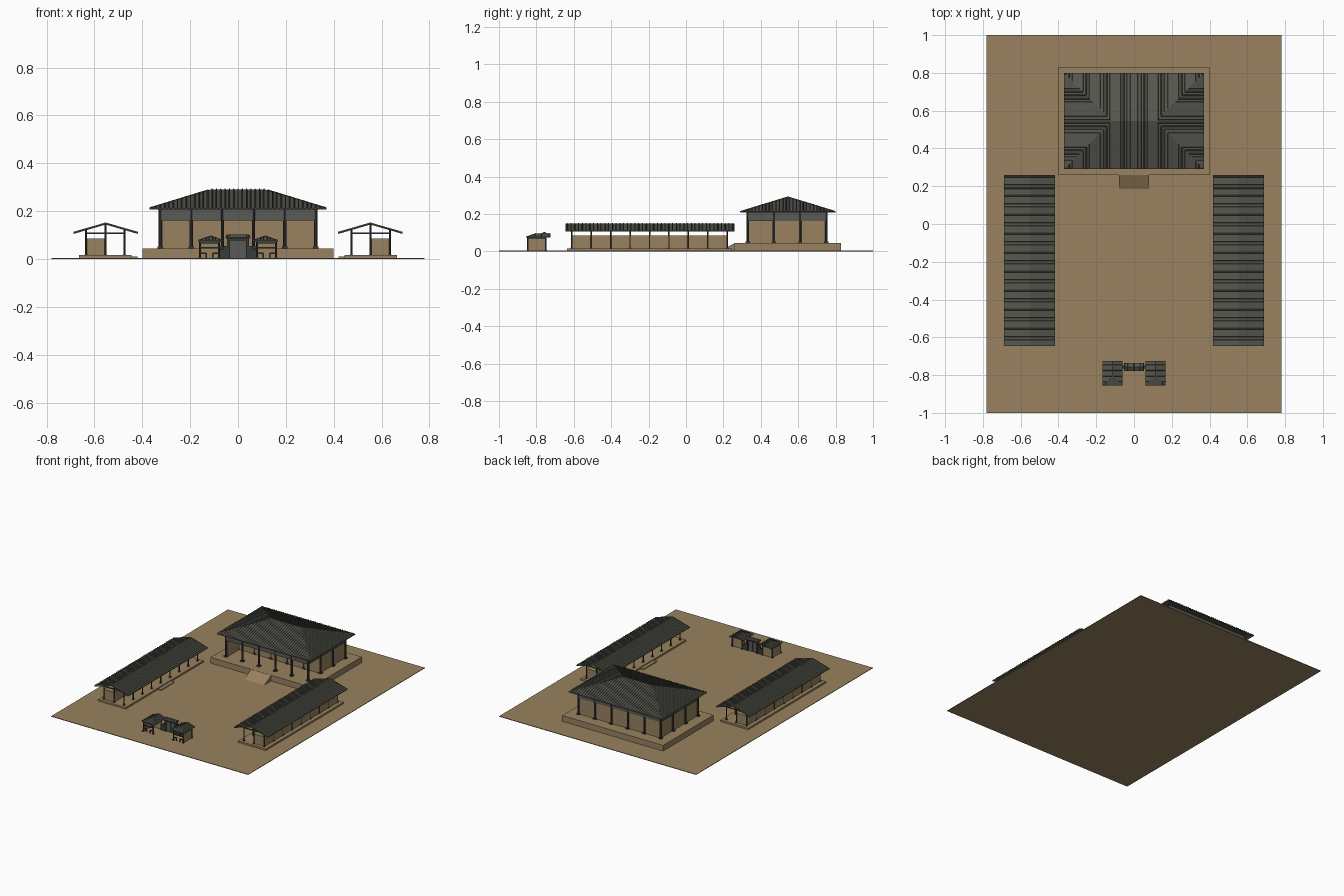
import bpy, bmesh
from mathutils import Vector

cube = bpy.data.objects.get("Cube")
if cube:
    bpy.data.objects.remove(cube, do_unlink=True)


def material(name, rgb):
    m = bpy.data.materials.new(name)
    m.use_nodes = True
    m.diffuse_color = (*rgb, 1)
    m.node_tree.nodes["Principled BSDF"].inputs["Base Color"].default_value = (*rgb, 1)
    return m


EARTH = material("earth", (0.32, 0.225, 0.115))
TILE = material("roof tile", (0.095, 0.095, 0.078))
TIMBER = material("dark timber", (0.04, 0.045, 0.04))
PANEL = material("grey panel", (0.1, 0.1, 0.09))
G = 0.004  # ground surface


def finish(name, bm, mat):
    bmesh.ops.recalc_face_normals(bm, faces=bm.faces)
    me = bpy.data.meshes.new(name)
    bm.to_mesh(me)
    bm.free()
    me.materials.append(mat)
    ob = bpy.data.objects.new(name, me)
    bpy.context.collection.objects.link(ob)
    return ob


def add_box(bm, x, y, z):
    """Add a box given by its (min, max) ranges."""
    vs = bmesh.ops.create_cube(bm, size=1)["verts"]
    for v in vs:
        v.co = [(a + b) / 2 + c * (b - a) for (a, b), c in zip((x, y, z), v.co)]


def boxes(name, mat, *ranges):
    bm = bmesh.new()
    for r in ranges:
        add_box(bm, *r)
    return finish(name, bm, mat)


def columns(name, spots, z0, r):
    """Round posts on square feet; spots are (x, y, top)."""
    bm = bmesh.new()
    for x, y, top in spots:
        vs = bmesh.ops.create_cone(bm, cap_ends=True, segments=8, radius1=r,
                                   radius2=r, depth=top - z0)["verts"]
        bmesh.ops.translate(bm, verts=vs, vec=(x, y, (z0 + top) / 2))
        f = r * 1.6
        add_box(bm, (x - f, x + f), (y - f, y + f), (z0, z0 + r))
    return finish(name, bm, TIMBER)


def frame(name, mat, x, y, z, t):
    """Four beams around a rectangle."""
    boxes(name, mat,
          (x, (y[0] - t, y[0] + t), z), (x, (y[1] - t, y[1] + t), z),
          ((x[0] - t, x[0] + t), y, z), ((x[1] - t, x[1] + t), y, z))


def roof(name, u, half, ridge, z, place, step, thick=0.005, w=0.003):
    """Ridge roof along u; where ridge falls short of u the end is hipped."""
    u0, u1 = u
    r0, r1 = ridge
    ze, zr = z
    bm = bmesh.new()
    P = lambda a, b, c: place(a, b, c)
    a, b = bm.verts.new(P(r0, 0, zr)), bm.verts.new(P(r1, 0, zr))
    c = [bm.verts.new(P(p, q, ze)) for p, q in
         ((u0, -half), (u1, -half), (u1, half), (u0, half))]
    bm.faces.new((c[0], c[1], b, a))
    bm.faces.new((c[2], c[3], a, b))
    if r0 > u0:
        bm.faces.new((c[3], c[0], a))
    if r1 < u1:
        bm.faces.new((c[1], c[2], b))
    ob = finish(name, bm, TILE)
    # make the sheet thicken downwards
    for f in ob.data.polygons:
        if f.normal.z < 0:
            f.flip()
    sol = ob.modifiers.new("thickness", "SOLIDIFY")
    sol.thickness, sol.offset = thick, -1

    # tile ribs running down each slope
    ribs = bmesh.new()

    def rib(top, low, side):
        s, lift = Vector(side) * w, Vector((0, 0, w * 1.3))
        rows = []
        for p in (Vector(top), Vector(low)):
            rows.append([ribs.verts.new(P(*(p + o))) for o in (-s, s, s * 0.6 + lift, lift - s * 0.6)])
        for i in range(4):
            j = (i + 1) % 4
            ribs.faces.new((rows[0][i], rows[0][j], rows[1][j], rows[1][i]))
        ribs.faces.new(rows[0])
        ribs.faces.new(rows[1][::-1])

    n = round((u1 - u0) / step)
    for i in range(n):
        p = u0 + (i + 0.5) * (u1 - u0) / n
        t = 1
        if p < r0:
            t = (p - u0) / (r0 - u0)
        elif p > r1:
            t = (u1 - p) / (u1 - r1)
        for s in (-1, 1):
            rib((p, s * half * (1 - t), ze + t * (zr - ze)), (p, s * half, ze), (1, 0, 0))
    m = round(2 * half / step)
    for i in range(m):
        q = -half + (i + 0.5) * 2 * half / m
        t = 1 - abs(q) / half
        for end, rg in ((u0, r0), (u1, r1)):
            if end != rg:
                rib((end + t * (rg - end), q, ze + t * (zr - ze)), (end, q, ze), (0, 1, 0))
    finish(name + "_ribs", ribs, TILE)


# Courtyard ground
boxes("ground", EARTH, ((-0.78, 0.78), (-1, 1), (0, G)))

# Main hall: terrace, ramp, walls, columns, lintel, hipped roof
boxes("hall_terrace", EARTH, ((-0.4, 0.4), (0.26, 0.83), (G, 0.045)))
bm = bmesh.new()
add_box(bm, (-0.08, 0.08), (0.185, 0.26), (G, 0.044))
for v in bm.verts:
    if v.co.y < 0.2:
        v.co.z = G
bmesh.ops.remove_doubles(bm, verts=bm.verts, dist=0.0005)
finish("hall_ramp", bm, EARTH)
boxes("hall_walls", EARTH,
      ((-0.322, 0.322), (0.465, 0.747), (0.045, 0.204)),
      ((-0.322, -0.316), (0.33, 0.47), (0.045, 0.204)))
hall_x = [-0.325 + 0.13 * i for i in range(6)]
hall_y = [0.33 + 0.14 * i for i in range(4)]
columns("hall_columns", [(x, y, 0.21) for x in hall_x for y in hall_y
                         if y != hall_y[2] or abs(x) > 0.3], 0.045, 0.007)
frame("hall_lintel", PANEL, (-0.325, 0.325), (0.33, 0.75), (0.162, 0.207), 0.004)
roof("hall_roof", (-0.37, 0.37), 0.255, (-0.115, 0.115), (0.212, 0.29),
     lambda u, v, z: (u, 0.545 + v, z), 0.018)

# Side galleries, open towards the courtyard
for side, s in (("left", 1), ("right", -1)):
    span = lambda a, b, s=s: tuple(sorted((a * s, b * s)))
    name = side + "_gallery_"
    boxes(name + "base", EARTH,
          (span(0.445, 0.665), (-0.635, 0.245), (G, 0.016)),
          (span(0.42, 0.445), (-0.27, -0.12), (G, 0.010)))
    boxes(name + "walls", EARTH, (span(0.552, 0.637), (-0.61, 0.22), (0.016, 0.085)))
    ys = [-0.61 + 0.10375 * i for i in range(9)]
    columns(name + "columns",
            [(x * s, y, top) for y in ys
             for x, top in ((0.475, 0.122), (0.553, 0.146), (0.635, 0.122))], 0.016, 0.004)
    boxes(name + "tie_beams", TIMBER,
          *[(span(0.475, 0.635), (y - 0.003, y + 0.003), (0.105, 0.111)) for y in ys],
          *[(span(x - 0.003, x + 0.003), (-0.61, 0.22), (0.108, 0.116)) for x in (0.475, 0.635)])
    roof(name + "roof", (-0.645, 0.26), 0.135, (-0.645, 0.26), (0.11, 0.149),
         lambda u, v, z, s=s: (0.553 * s + v, u, z), 0.02)

    # Gate pavilions with a hipped front
    name = side + "_pavilion_"
    boxes(name + "walls", EARTH,
          (span(0.155, 0.16), (-0.845, -0.75), (G, 0.065)),
          (span(0.08, 0.16), (-0.755, -0.75), (G, 0.065)))
    columns(name + "posts", [(x * s, y, 0.08) for x in (0.08, 0.158)
                             for y in (-0.845, -0.75)], G, 0.004)
    frame(name + "beams", TIMBER, span(0.08, 0.158), (-0.845, -0.75), (0.066, 0.074), 0.003)
    boxes(name + "rails", TIMBER,
          (span(0.08, 0.158), (-0.848, -0.842), (0.044, 0.05)),
          (span(0.08, 0.105), (-0.848, -0.842), (0.022, 0.028)),
          (span(0.133, 0.158), (-0.848, -0.842), (0.022, 0.028)),
          *[(span(x - 0.003, x + 0.003), (-0.848, -0.842), (G, 0.026)) for x in (0.105, 0.133)])
    roof(name + "roof", (-0.855, -0.725), 0.054, (-0.8, -0.725), (0.077, 0.096),
         lambda u, v, z, s=s: (0.114 * s + v, u, z), 0.014, 0.004, 0.002)

    # Stepped wing walls beside the gate
    boxes(side + "_gate_wing", TIMBER,
          (span(0.045, 0.06), (-0.765, -0.75), (G, 0.055)),
          (span(0.06, 0.078), (-0.765, -0.75), (G, 0.042)))

# Central gate
boxes("gate_frame", TIMBER,
      *[((x - 0.006, x + 0.006), (-0.768, -0.746), (G, 0.092)) for x in (-0.04, 0.04)],
      ((-0.046, 0.046), (-0.768, -0.746), (0.078, 0.09)))
boxes("gate_doors", PANEL, ((-0.034, -0.001), (-0.76, -0.754), (G, 0.078)),
      ((0.001, 0.034), (-0.76, -0.754), (G, 0.078)))
roof("gate_roof", (-0.052, 0.052), 0.022, (-0.045, 0.045), (0.09, 0.102),
     lambda u, v, z: (u, -0.757 + v, z), 0.012, 0.004, 0.002)
